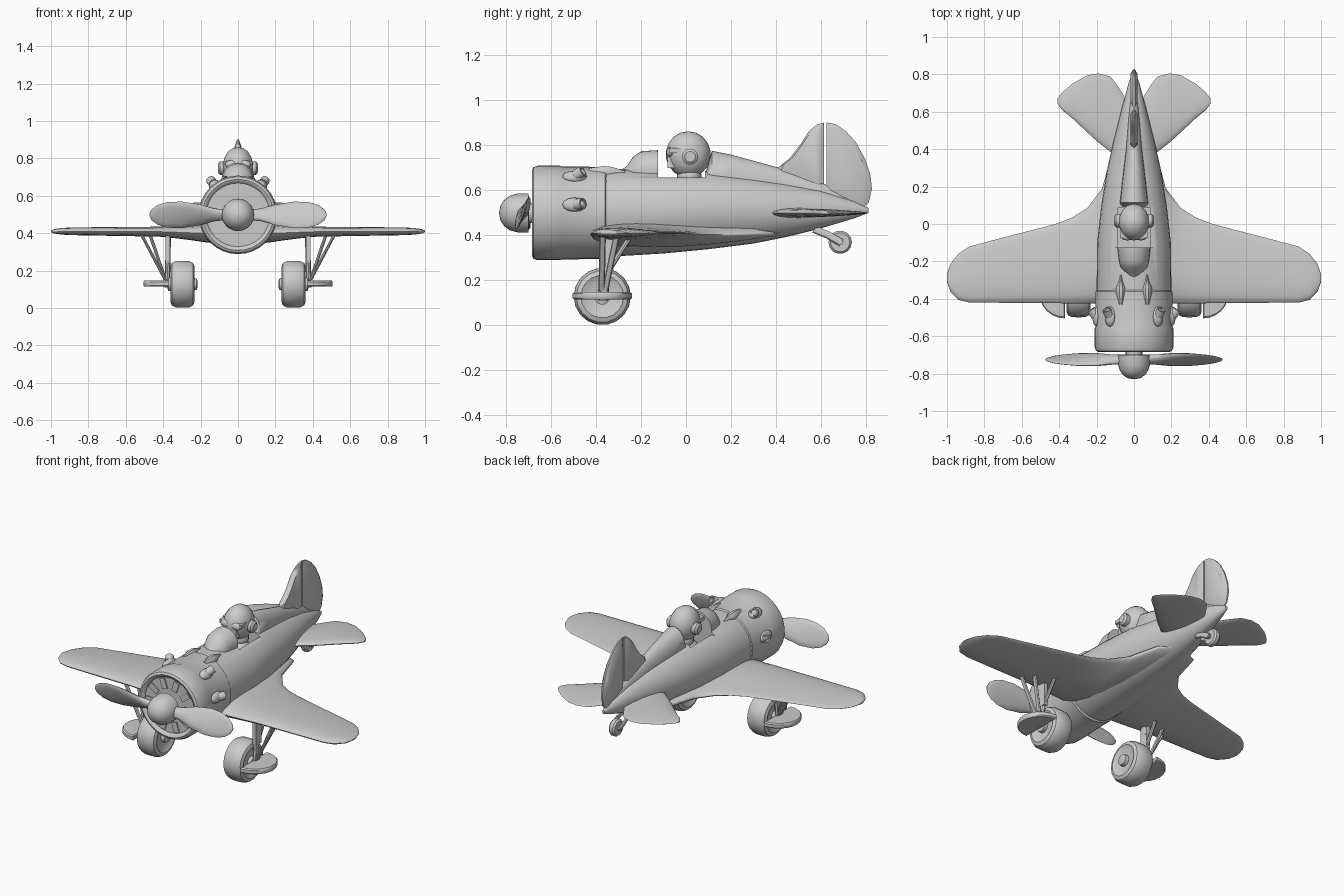
import bpy, bmesh
from math import sin, cos, pi, radians
from mathutils import Vector, Matrix

if "Cube" in bpy.data.objects:
    bpy.data.objects.remove(bpy.data.objects["Cube"])


def finish(name, bm, mirror=False, angle=35):
    bmesh.ops.recalc_face_normals(bm, faces=bm.faces)
    me = bpy.data.meshes.new(name)
    bm.to_mesh(me)
    bm.free()
    ob = bpy.data.objects.new(name, me)
    bpy.context.collection.objects.link(ob)
    bpy.ops.object.select_all(action='DESELECT')
    ob.select_set(True)
    bpy.context.view_layer.objects.active = ob
    bpy.ops.object.shade_smooth_by_angle(angle=radians(angle))
    if mirror:
        ob.modifiers.new("mirror", 'MIRROR')
    return ob


def loft(name, rings, mirror=False, closed=False, angle=35):
    """Skin a list of point rings, capping the ends unless closed."""
    bm = bmesh.new()
    vs = [[bm.verts.new(p) for p in r] for r in rings]
    n = len(vs[0])
    pairs = list(zip(vs, vs[1:])) + ([(vs[-1], vs[0])] if closed else [])
    for a, b in pairs:
        for i in range(n):
            j = (i + 1) % n
            bm.faces.new((a[i], a[j], b[j], b[i]))
    if not closed:
        bm.faces.new(vs[0])
        bm.faces.new(vs[-1])
    return finish(name, bm, mirror, angle)


def ring(c, a, b, n=24):
    c, a, b = Vector(c), Vector(a), Vector(b)
    return [c + a * cos(2 * pi * i / n) + b * sin(2 * pi * i / n) for i in range(n)]


def lathe_y(name, prof, z, n=32):
    return loft(name, [ring((0, y, z), (r, 0, 0), (0, 0, r), n) for r, y in prof])


def lathe_x(name, prof, y, z, n=16, mirror=False):
    return loft(name, [ring((x, y, z), (0, r, 0), (0, 0, r), n) for r, x in prof], mirror)


def rod(name, p, q, rx, ry, mirror=True):
    return loft(name, [ring(c, (rx, 0, 0), (0, ry, 0), 8) for c in (p, q)], mirror)


def airfoil(x, y0, y1, z, t, n=20):
    pts = []
    for i in range(n):
        a = 2 * pi * i / n
        u = (1 - cos(a)) / 2
        pts.append((x, y0 + (y1 - y0) * u, z + t * sin(a) * (1.3 - 0.75 * u)))
    return pts


def plate(name, pts, place, t, s=0.75, edge=0.25, mirror=False):
    """Flat outline, thick in the middle and thin at its edge."""
    cu = sum(p[0] for p in pts) / len(pts)
    cv = sum(p[1] for p in pts) / len(pts)
    rings = [[place(cu + (u - cu) * k, cv + (v - cv) * k, w) for u, v in pts]
             for k, w in ((s, -t), (1, -t * edge), (1, t * edge), (s, t))]
    return loft(name, rings, mirror)


def box(name, c, size, mirror=False, rot=None):
    bm = bmesh.new()
    m = Matrix.Translation(c) @ (rot or Matrix()) @ Matrix.Diagonal((*size, 1))
    bmesh.ops.create_cube(bm, size=1, matrix=m)
    return finish(name, bm, mirror)


def ball(name, c, r, mirror=False, rot=None, u=14, v=9):
    bm = bmesh.new()
    m = Matrix.Translation(c) @ (rot or Matrix()) @ Matrix.Diagonal((*r, 1))
    bmesh.ops.create_uvsphere(bm, u_segments=u, v_segments=v, radius=1, matrix=m)
    return finish(name, bm, mirror, 50)


def body(name, secs, n=28):
    return loft(name, [ring((0, y, (b + t) / 2), (w, 0, 0), (0, 0, (t - b) / 2), n)
                       for y, w, b, t in secs])


# fuselage: y, half width, bottom, top
fus = body("fuselage", [(-.56, .19, .30, .69), (-.35, .2, .303, .695), (-.1, .197, .318, .69),
                        (.1, .175, .337, .685), (.3, .142, .362, .655), (.45, .108, .392, .63),
                        (.6, .07, .43, .60), (.75, .03, .475, .55), (.81, .008, .498, .52)])

# cockpit opening cut into the fuselage
well = box("cockpit_well_cutter", (0, -.02, .61), (.17, .21, .2))
rim = box("cockpit_rim_cutter", (0, -.02, .75), (.5, .21, .19))
for cutter in (well, rim):
    cutter.hide_render = True
    mod = fus.modifiers.new("cut", 'BOOLEAN')
    mod.operation, mod.object, mod.solver = 'DIFFERENCE', cutter, 'EXACT'
    bpy.context.view_layer.objects.active = fus
    bpy.ops.object.modifier_apply(modifier=mod.name)
    bpy.data.objects.remove(cutter)
bpy.ops.object.select_all(action='DESELECT')
fus.select_set(True)
bpy.ops.object.shade_smooth_by_angle(angle=radians(35))

# windscreen and headrest spine
body("windscreen", [(-.285, .03, .62, .69), (-.26, .05, .6, .71), (-.235, .07, .6, .748),
                    (-.20, .08, .6, .772), (-.125, .088, .6, .777)], 20)
body("headrest_spine", [(.088, .075, .56, .68), (.115, .075, .56, .774), (.2, .066, .56, .757),
                        (.41, .042, .54, .70), (.6, .028, .5, .635), (.76, .012, .48, .55)], 20)

# engine cowling with front shutters
CZ = .498
lathe_y("cowling", [(.05, -.668), (.17, -.668), (.178, -.68), (.19, -.685), (.203, -.678), (.21, -.66),
                    (.21, -.56), (.206, -.548), (.205, -.36), (.195, -.352)], CZ)
for i in range(10):
    R = Matrix.Rotation(radians(18 + 36 * i), 4, 'Y')
    c = Vector((0, -.669, CZ)) + R @ Vector((0, 0, .132))
    box("cowl_shutter", c, (.036, .012, .062), rot=R)

# exhaust stubs: teardrop fairing and open pipe
for x, z in ((.128, .66), (.2, .535)):
    out = Vector((x, 0, z - CZ)).normalized()
    side = Vector((out.z, 0, -out.x))
    R = Matrix((side, (0, 1, 0), out)).transposed().to_4x4()
    ball("exhaust_fairing", (x, -.495, z), (.032, .055, .022), True, R, 12, 8)
    d = (Vector((0, .8, 0)) + out * .6).normalized()
    e = d.cross(side)
    c = Vector((x, -.49, z)) + out * .006
    loft("exhaust_pipe", [ring(c + d * k, side * r, e * r, 12) for r, k in
                          ((.025, 0), (.025, .04), (.018, .04), (.018, .005))], True, True)

# gun fairings on the nose
loft("gun_fairing", [ring((.07, y, .676), (w, 0, 0), (0, 0, h), 10) for y, w, h in
                     ((-.43, .012, .022), (-.37, .026, .032), (-.34, .026, .03),
                      (-.31, .012, .022), (-.27, .003, .008))], True)

# spinner, shaft and propeller
lathe_y("spinner", [(.006, -.83), (.035, -.824), (.06, -.806), (.077, -.782), (.086, -.75),
                    (.087, -.70), (.07, -.698)], CZ, 20)
lathe_y("propeller_shaft", [(.045, -.71), (.045, -.66)], CZ, 16)
for s in (1, -1):
    secs = []
    for x, h, t, tw in ((.05, .028, .024, 40), (.12, .036, .022, 38), (.2, .06, .018, 32),
                        (.3, .073, .013, 26), (.38, .068, .010, 22), (.43, .052, .008, 20),
                        (.462, .028, .006, 18), (.473, .006, .003, 18)):
        a = radians(tw)
        secs.append(ring((s * x, -.725, CZ), (0, s * sin(a) * h, cos(a) * h * 1.08),
                         (0, cos(a) * t, -s * sin(a) * t), 14))
    loft("propeller_blade", secs, angle=50)

# wings with root fillet: x, leading edge, trailing edge, height, half thickness
loft("wing", [airfoil(*s) for s in (
    (.02, -.42, .43, .405, .062), (.12, -.42, .38, .405, .06), (.17, -.425, .19, .402, .052),
    (.25, -.425, .085, .402, .04), (.33, -.425, .035, .405, .033), (.42, -.423, 0, .408, .027),
    (.88, -.42, -.12, .41, .021), (.94, -.405, -.16, .41, .018), (.982, -.36, -.215, .41, .012),
    (1.0, -.31, -.27, .41, .004))], True, angle=50)

# tailplane
loft("tailplane", [airfoil(*s) for s in (
    (.02, .35, .63, .498, .024), (.085, .36, .735, .498, .022), (.125, .385, .788, .498, .02),
    (.19, .435, .805, .498, .018), (.25, .49, .795, .498, .016), (.33, .565, .75, .498, .013),
    (.385, .61, .702, .498, .009), (.41, .645, .67, .498, .003))], True, angle=50)

# fin and rudder
upright = lambda u, v, w: (w, u, v)
plate("fin", [(.36, .6), (.41, .70), (.46, .74), (.51, .805), (.545, .86), (.58, .89), (.614, .90),
              (.614, .55)], upright, .018)
plate("rudder", [(.624, .9), (.665, .892), (.71, .862), (.755, .812), (.795, .74), (.82, .665),
                 (.826, .605), (.812, .545), (.78, .515), (.7, .545), (.624, .575)], upright, .018)

# main wheels with hubs
WY = -.372
lathe_x("main_tyre", [(.07, .245), (.095, .232), (.115, .24), (.126, .262), (.127, .297), (.126, .332),
                      (.115, .354), (.095, .362), (.07, .35)], WY, .127, 18, True)
lathe_x("wheel_hub", [(.015, .216), (.032, .222), (.036, .25), (.036, .372), (.02, .378)],
        WY, .127, 14, True)

# undercarriage legs, braces and folded-out wheel covers
box("leg_door", (.376, -.35, .315), (.024, .055, .15), True)
rod("main_leg", (.372, -.345, .40), (.378, -.368, .11), .014, .022)
rod("rear_brace", (.37, -.25, .39), (.375, -.345, .24), .01, .014)
rod("outer_brace", (.515, -.37, .39), (.388, -.375, .15), .009, .014)
rod("inner_brace", (.47, -.31, .39), (.388, -.36, .15), .009, .014)
plate("wheel_cover", [(.368 + .137 * sin(pi * i / 12), WY - .133 * cos(pi * i / 12)) for i in range(13)],
      lambda u, v, w: (u, v, .13 + w), .016, .93, .6, True)

# tail wheel
lathe_x("tail_wheel", [(.025, -.02), (.043, -.02), (.052, -.01), (.052, .01), (.043, .02), (.025, .02)],
        .685, .368, 14)
lathe_x("tail_axle", [(.014, -.034), (.014, .034)], .685, .368, 10)
loft("tail_fork", [ring(c, (.007, 0, 0), (0, .009, .014), 8) for c in
                   ((.02, .57, .425), (.03, .63, .4), (.03, .69, .366))], True)

# pilot
ball("pilot_head", (0, .01, .758), (.083, .1, .103))
lathe_x("ear_cup", [(.036, .07), (.036, .096), (.024, .106)], .018, .748, 12, True)
box("face", (0, -.06, .735), (.09, .045, .075))
box("goggle_band", (0, -.03, .775), (.15, .09, .022))
ball("goggle_lens", (.036, -.072, .768), (.033, .016, .022), True)
ball("pilot_shoulders", (0, .0, .585), (.083, .08, .07))
ball("neck", (0, .015, .66), (.055, .055, .05))
